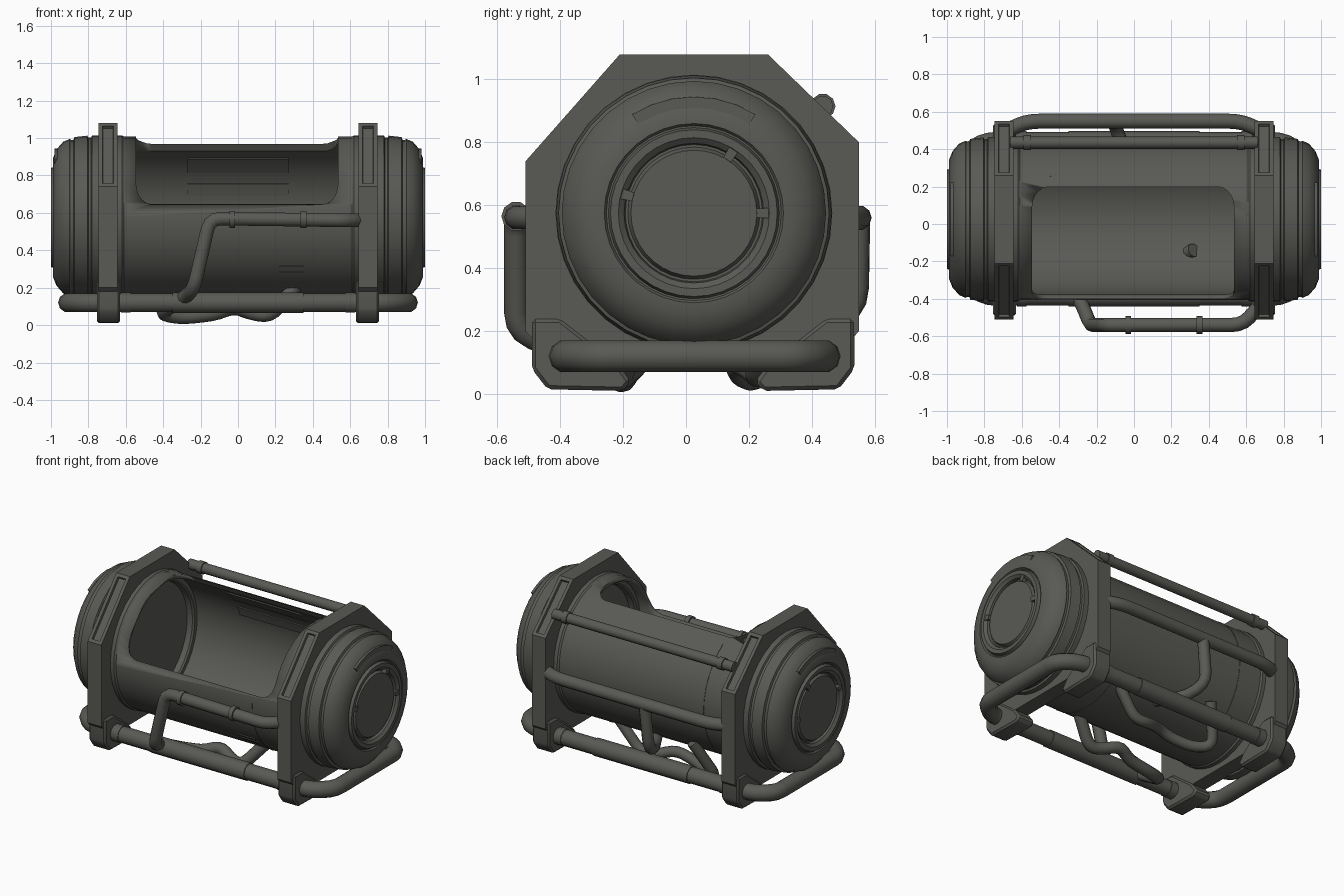
import bpy, bmesh, math
from mathutils import Vector, Matrix

if "Cube" in bpy.data.objects:
    bpy.data.objects.remove(bpy.data.objects["Cube"])

CY, CZ = 0.025, 0.575      # axis of the canister
SEG = 36

METAL = bpy.data.materials.new("dark grey metal")
METAL.use_nodes = True
METAL.diffuse_color = (0.1, 0.1, 0.09, 1)
METAL.node_tree.nodes["Principled BSDF"].inputs["Base Color"].default_value = METAL.diffuse_color


def finish(name, bm, angle=30):
    bmesh.ops.recalc_face_normals(bm, faces=bm.faces)
    me = bpy.data.meshes.new(name)
    bm.to_mesh(me)
    bm.free()
    me.materials.append(METAL)
    ob = bpy.data.objects.new(name, me)
    bpy.context.collection.objects.link(ob)
    bpy.ops.object.select_all(action='DESELECT')
    ob.select_set(True)
    bpy.context.view_layer.objects.active = ob
    bpy.ops.object.shade_smooth_by_angle(angle=math.radians(angle))
    return ob


def lathe(name, profile, start=0, end=360, closed=False):
    """Spin an (x, radius) profile around the canister axis."""
    bm = bmesh.new()
    full = end - start == 360
    n = max(2, round(SEG * (end - start) / 360))
    rings = []
    for i in range(n if full else n + 1):
        a = math.radians(start + (end - start) * i / n)
        rings.append([bm.verts.new((x, CY + r * math.cos(a), CZ + r * math.sin(a)))
                      for x, r in profile])
    count = len(profile)
    for i in range(n):
        p, q = rings[i], rings[(i + 1) % len(rings)]
        for j in range(count if closed else count - 1):
            k = (j + 1) % count
            bm.faces.new((p[j], p[k], q[k], q[j]))
    if closed and not full:
        bm.faces.new(rings[0])
        bm.faces.new(rings[-1])
    bmesh.ops.remove_doubles(bm, verts=bm.verts, dist=1e-5)
    return finish(name, bm)


def patch(name, x0, x1, r0, r1, a0, a1):
    """Curved plate lying on the canister wall."""
    return lathe(name, [(x0, r0), (x1, r0), (x1, r1), (x0, r1)], a0, a1, True)


def prism(name, outline, x0, x1, bevel=0.0, inset=False):
    """Extrude a (y, z) outline along x."""
    bm = bmesh.new()
    base = bm.faces.new([bm.verts.new((x0, y, z)) for y, z in outline])
    top = bmesh.ops.extrude_face_region(bm, geom=[base])["geom"]
    bmesh.ops.translate(bm, vec=(x1 - x0, 0, 0),
                        verts=[v for v in top if isinstance(v, bmesh.types.BMVert)])
    bmesh.ops.recalc_face_normals(bm, faces=bm.faces)
    if inset:
        slopes = [f for f in bm.faces if abs(f.normal.y) > 0.3 and f.normal.z > 0.3]
        bmesh.ops.inset_individual(bm, faces=slopes, thickness=0.03)
        bmesh.ops.inset_individual(bm, faces=slopes, thickness=0.004, depth=-0.015)
    elif bevel:
        bmesh.ops.bevel(bm, geom=bm.edges[:], offset=bevel, segments=1, affect='EDGES')
    return finish(name, bm)


def rounded(points, radius, cyclic):
    """Replace the corners of a path by short arcs."""
    pts = [Vector(p) for p in points]
    out = []
    for i, p in enumerate(pts):
        if not cyclic and i in (0, len(pts) - 1):
            out.append(p)
            continue
        a, b = pts[i - 1] - p, pts[(i + 1) % len(pts)] - p
        s = p + a.normalized() * min(radius, a.length * 0.45)
        e = p + b.normalized() * min(radius, b.length * 0.45)
        for t in (0, 0.33, 0.67, 1):
            out.append(s * (1 - t) ** 2 + p * 2 * t * (1 - t) + e * t * t)
    return out


def pipe(name, points, r, bend=0.07, cyclic=False):
    cu = bpy.data.curves.new(name, 'CURVE')
    cu.dimensions = '3D'
    cu.bevel_depth, cu.bevel_resolution, cu.use_fill_caps = r, 3, True
    path = rounded(points, bend, cyclic)
    sp = cu.splines.new('POLY')
    sp.points.add(len(path) - 1)
    for q, p in zip(sp.points, path):
        q.co = (*p, 1)
    sp.use_cyclic_u = cyclic
    tmp = bpy.data.objects.new(name, cu)
    bm = bmesh.new()
    bm.from_mesh(bpy.data.meshes.new_from_object(tmp))
    bpy.data.objects.remove(tmp)
    bmesh.ops.remove_doubles(bm, verts=bm.verts, dist=1e-5)
    return finish(name, bm, angle=40)


def collar(name, x, y, z, r, half=0.015):
    return pipe(name, [(x - half, y, z), (x + half, y, z)], r)


# Canister wall with a rounded window cut through it
body = patch("canister_wall", -0.66, 0.66, 0.405, 0.432, 0, 360)
bm = bmesh.new()
bmesh.ops.create_cube(bm, size=1)
bmesh.ops.scale(bm, vec=(1.08, 0.68, 0.7), verts=bm.verts)
uprights = [e for e in bm.edges if abs((e.verts[0].co - e.verts[1].co).z) > 0.5]
bmesh.ops.bevel(bm, geom=uprights, offset=0.08, segments=5, profile=0.5, affect='EDGES')
bmesh.ops.translate(bm, vec=(0, 0, 0.45), verts=bm.verts)
bmesh.ops.transform(bm, verts=bm.verts, matrix=Matrix.Translation((-0.005, CY, CZ))
                    @ Matrix.Rotation(math.radians(28.5), 4, 'X'))
cutter = finish("window_cutter", bm)
cutter.hide_render = True
cut = body.modifiers.new("window", 'BOOLEAN')
cut.operation, cut.object, cut.solver = 'DIFFERENCE', cutter, 'EXACT'
bpy.context.view_layer.objects.active = body
# keep the cut ahead of the smoothing
while body.modifiers[0] != cut:
    bpy.ops.object.modifier_move_up(modifier=cut.name)
bpy.ops.object.modifier_apply(modifier=cut.name)
bpy.data.objects.remove(cutter)

# Raised seams, vent and inner wall panels
patch("front_seam", 0.385, 0.39, 0.428, 0.435, 178, 300)
patch("back_seam", -0.45, -0.445, 0.428, 0.435, -60, 58)
for a in (217, 222):
    patch("vent_slat", 0.22, 0.35, 0.428, 0.436, a, a + 3)
for a0, a1 in ((17, 27), (37, 52)):
    patch("inner_panel", -0.27, 0.27, 0.397, 0.406, a0, a1)

# Everything that repeats at both ends
CAP = [(0.72, 0), (0.72, 0.29), (0.69, 0.3), (0.67, 0.36), (0.61, 0.37), (0.6, 0.38),
       (0.6, 0.425), (0.62, 0.44), (0.78, 0.44), (0.785, 0.428), (0.8, 0.428), (0.805, 0.438),
       (0.875, 0.43), (0.88, 0.415), (0.892, 0.415), (0.9, 0.42), (0.935, 0.405),
       (0.97, 0.365), (0.988, 0.32), (0.99, 0.285), (0.98, 0.278), (0.98, 0.272),
       (1.0, 0.265), (1.0, 0.24), (0.985, 0.222), (0.965, 0.218), (0.965, 0.21),
       (0.985, 0.2), (0.985, 0.0)]
PLATE = [(-0.21, 1.08), (0.26, 1.08), (0.55, 0.8), (0.55, 0.2), (0.46, 0.1),
         (-0.41, 0.1), (-0.51, 0.2), (-0.51, 0.74)]
FOOT = [(-0.49, 0.24), (-0.49, 0.08), (-0.44, 0.015), (-0.2, 0.01), (-0.175, 0.04),
        (-0.22, 0.1), (-0.4, 0.24)]
for s, side in ((1, "left"), (-1, "right")):
    lathe(side + "_end_cap", [(s * x, r) for x, r in CAP])
    patch(side + "_cap_clip", s * 0.9, s * 0.982, 0.31, 0.37, 58, 122)
    for a in (0, 58, 165):
        patch(side + "_rim_catch", s * 0.97, s * 0.998, 0.2, 0.245, a - 4, a + 4)
    prism(side + "_frame_plate", PLATE, s * 0.645, s * 0.745, inset=True)
    prism(side + "_front_foot", FOOT, s * 0.63, s * 0.755, 0.012)
    prism(side + "_back_foot", [(0.045 - y, z) for y, z in FOOT], s * 0.63, s * 0.755, 0.012)
    for y in (-0.385, 0.44):
        collar(side + "_rail_collar", s * 0.6, y, 0.12, 0.056, 0.025)
    collar(side + "_upper_collar", s * 0.57, 0.435, 0.915, 0.04, 0.02)

# Base rail loop with thicker sleeves
rail = [(-0.91, -0.29), (-0.8, -0.385), (0.8, -0.385), (0.91, -0.29),
        (0.91, 0.36), (0.8, 0.44), (-0.8, 0.44), (-0.91, 0.36)]
pipe("base_rail", [(x, y, 0.12) for x, y in rail], 0.052, 0.06, True)
for y in (-0.385, 0.44):
    collar("rail_sleeve", 0, y, 0.12, 0.057, 0.35)

# Front pipe running down to the underside
pipe("front_pipe", [(0.66, -0.45, 0.56), (0.58, -0.54, 0.56), (-0.15, -0.54, 0.57),
                    (-0.235, -0.54, 0.2), (-0.28, -0.42, 0.15), (-0.42, -0.25, 0.06),
                    (-0.3, -0.2, 0.04), (-0.12, -0.19, 0.06), (-0.02, -0.15, 0.1),
                    (0.1, -0.2, 0.055), (0.18, -0.21, 0.055), (0.32, -0.14, 0.22)], 0.038, 0.06)
for x in (-0.03, 0.35):
    collar("front_pipe_collar", x, -0.54, 0.565, 0.047)

# Wavy hose under the back half
pipe("underside_hose", [(0.33, 0.24, 0.24), (0.18, 0.22, 0.055), (0.08, 0.23, 0.055),
                        (-0.04, 0.17, 0.1), (-0.15, 0.16, 0.07), (-0.3, 0.2, 0.04),
                        (-0.4, 0.26, 0.06), (-0.3, 0.36, 0.29)], 0.034, 0.06)

# Back pipes
pipe("upper_back_pipe", [(-0.66, 0.435, 0.915), (0.66, 0.435, 0.915)], 0.033)
pipe("middle_back_pipe", [(-0.68, 0.5, 0.56), (-0.57, 0.55, 0.56),
                          (0.57, 0.55, 0.56), (0.68, 0.5, 0.56)], 0.04)
pipe("back_branch_pipe", [(-0.08, 0.55, 0.56), (-0.11, 0.545, 0.27),
                          (-0.06, 0.42, 0.21), (0.04, 0.24, 0.22)], 0.036)
